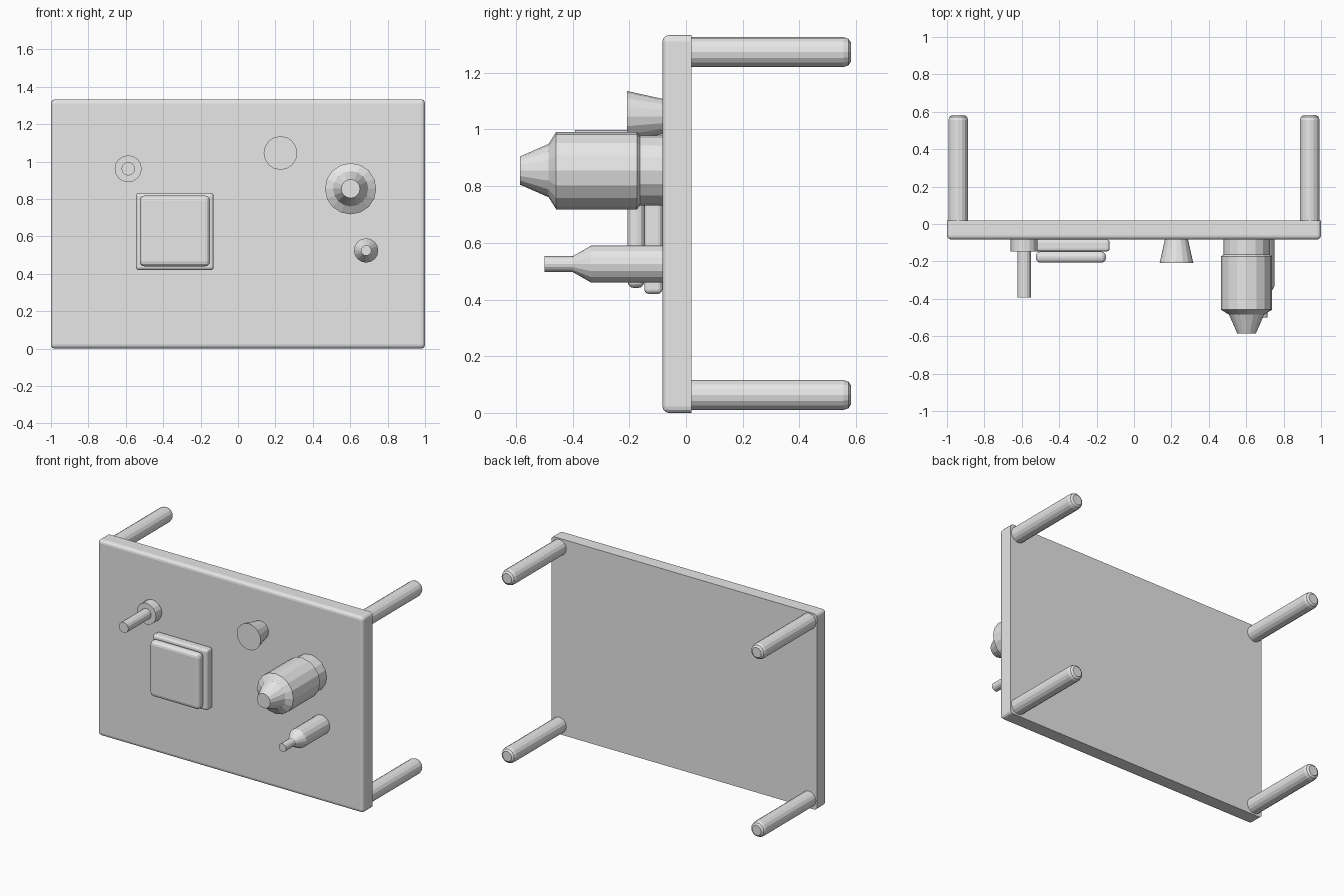
import bpy, bmesh
from math import cos, sin, tau

cube = bpy.data.objects.get("Cube")
if cube:
    bpy.data.objects.remove(cube, do_unlink=True)

grey = bpy.data.materials.new("plain grey")
grey.use_nodes = True
grey.diffuse_color = (0.8, 0.8, 0.8, 1)
grey.node_tree.nodes["Principled BSDF"].inputs["Base Color"].default_value = grey.diffuse_color

FRONT, BACK = -0.083, 0.02   # faces of the table top


def finish(name, bm):
    bmesh.ops.recalc_face_normals(bm, faces=bm.faces)
    mesh = bpy.data.meshes.new(name)
    bm.to_mesh(mesh)
    bm.free()
    mesh.materials.append(grey)
    obj = bpy.data.objects.new(name, mesh)
    bpy.context.collection.objects.link(obj)
    return obj


def box(name, low, high, bevel, sharp_back=False):
    """Box between two corners with rounded edges."""
    bm = bmesh.new()
    bmesh.ops.create_cube(bm, size=1)
    for v in bm.verts:
        v.co = [a + (c + 0.5) * (b - a) for a, b, c in zip(low, high, v.co)]
    edges = [e for e in bm.edges
             if not (sharp_back and all(v.co.y > high[1] - 0.001 for v in e.verts))]
    bmesh.ops.bevel(bm, geom=edges, offset=bevel, segments=3, profile=0.5, affect='EDGES')
    return finish(name, bm)


def lathe(name, x, z, profile, sides=16):
    """Turned solid along y from (y, radius) pairs, with capped ends."""
    bm = bmesh.new()
    rings = [[bm.verts.new((x + r * cos(tau * i / sides), y, z + r * sin(tau * i / sides)))
              for i in range(sides)] for y, r in profile]
    for a, b in zip(rings, rings[1:]):
        for i in range(sides):
            j = (i + 1) % sides
            bm.faces.new((a[i], a[j], b[j], b[i]))
    bm.faces.new(rings[0])
    bm.faces.new(rings[-1])
    return finish(name, bm)


# Table top, standing on its long edge
box("table_top", (-1, FRONT, 0), (1, BACK, 1.333), 0.022, sharp_back=True)

# Four legs with rounded tips
for side, x in (("right", -0.94), ("left", 0.94)):
    for level, z in (("lower", 0.063), ("upper", 1.273)):
        lathe(f"{level}_{side}_leg", x, z,
              [(BACK, 0.053), (0.555, 0.053), (0.573, 0.047), (0.582, 0.034)])

# Two stacked books
box("lower_book", (-0.545, -0.147, 0.42), (-0.13, FRONT, 0.833), 0.016)
box("upper_book", (-0.525, -0.207, 0.44), (-0.15, -0.147, 0.818), 0.025)

# Candle in its holder
lathe("candle_holder", -0.587, 0.962, [(FRONT, 0.072), (-0.147, 0.072)])
lathe("candle", -0.587, 0.962, [(-0.147, 0.036), (-0.392, 0.036)])

# Tapered cup
lathe("cup", 0.227, 1.046, [(FRONT, 0.062), (-0.208, 0.09)])

# Large jar with a conical stopper
lathe("large_jar", 0.602, 0.855,
      [(FRONT, 0.124), (-0.163, 0.124), (-0.173, 0.137), (-0.458, 0.137),
       (-0.485, 0.094), (-0.585, 0.05)])

# Small bottle with a narrow neck
lathe("small_bottle", 0.685, 0.525,
      [(FRONT, 0.065), (-0.335, 0.065), (-0.4, 0.028), (-0.5, 0.028)])
